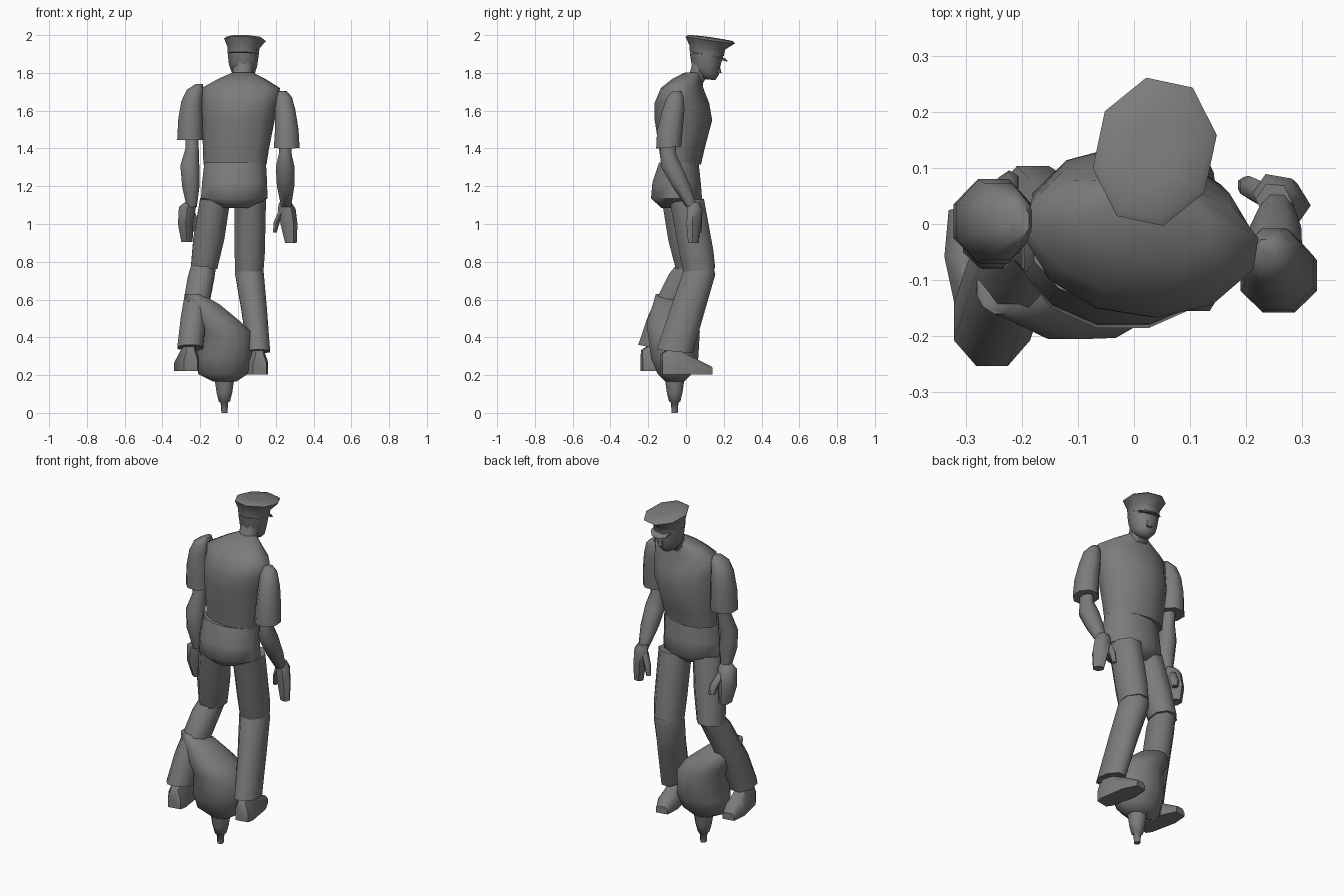
import bpy, bmesh, math
from mathutils import Matrix, Vector

grey = bpy.data.materials.new("charcoal grey")
grey.diffuse_color = (0.2, 0.2, 0.2, 1)


def finish(name, bm, angle):
    bmesh.ops.recalc_face_normals(bm, faces=bm.faces)
    me = bpy.data.meshes.new(name)
    bm.to_mesh(me)
    bm.free()
    ob = bpy.data.objects.new(name, me)
    bpy.context.collection.objects.link(ob)
    me.materials.append(grey)
    bpy.ops.object.select_all(action='DESELECT')
    ob.select_set(True)
    bpy.context.view_layer.objects.active = ob
    bpy.ops.object.shade_smooth_by_angle(angle=math.radians(angle))
    return ob


def loft(name, rings, n=8, slope=(0, 0), angle=60, yaw=0, pivot=(0, 0)):
    """Skin stacked rings (x, y, z, half width, half depth), each sheared by slope."""
    bm = bmesh.new()
    k = 1 / math.cos(math.pi / n)
    rot = Matrix.Rotation(math.radians(yaw), 3, 'Z')
    piv = Vector((*pivot, 0))
    loops = []
    for x, y, z, rx, ry in rings:
        loop = []
        for i in range(n):
            a = (2 * i + 1) * math.pi / n
            dx, dy = rx * k * math.cos(a), ry * k * math.sin(a)
            p = Vector((x + dx, y + dy, z + slope[0] * dx + slope[1] * dy))
            loop.append(bm.verts.new(rot @ (p - piv) + piv))
        loops.append(loop)
    for a, b in zip(loops, loops[1:]):
        for i in range(n):
            j = (i + 1) % n
            bm.faces.new((a[i], a[j], b[j], b[i]))
    bm.faces.new(loops[0][::-1])
    bm.faces.new(loops[-1])
    return finish(name, bm, angle)


# torso and hips
loft("shirt", [(-.015, -.03, 1.315, .165, .10), (-.01, -.025, 1.40, .172, .115),
               (0, -.015, 1.55, .19, .146), (.01, -.022, 1.64, .20, .138),
               (.015, -.02, 1.72, .205, .105), (.015, .01, 1.77, .12, .075),
               (.015, .045, 1.803, .05, .045)], n=12, yaw=-9, pivot=(.01, -.02))
loft("hips", [(-.02, -.045, 1.085, .08, .085), (-.02, -.05, 1.135, .176, .135),
              (-.018, -.05, 1.22, .172, .128), (-.015, -.038, 1.325, .163, .105)], n=12)

# head, nose and cap, turned slightly
HEAD = dict(yaw=-12, pivot=(.03, .12))
loft("neck", [(.015, .04, 1.75, .055, .052), (.025, .072, 1.80, .052, .052),
              (.03, .09, 1.86, .055, .055)])
loft("head", [(.03, .125, 1.765, .03, .028), (.03, .112, 1.795, .056, .058),
              (.03, .105, 1.84, .07, .072), (.03, .108, 1.90, .077, .084)],
     slope=(0, -.1), **HEAD)
loft("nose", [(.03, .168, 1.80, .014, .018), (.03, .163, 1.85, .007, .012)], n=4, **HEAD)
loft("cap", [(.03, .11, 1.90, .077, .085), (.03, .112, 1.935, .079, .09),
             (.035, .13, 1.975, .102, .126), (.035, .13, 1.985, .09, .112),
             (.035, .13, 1.988, .04, .05)],
     slope=(0, -.14), **HEAD)
loft("cap_visor", [(.03, .175, 1.878, .06, .043), (.03, .17, 1.888, .06, .04)],
     slope=(0, -.4), **HEAD)

# left arm (on the -x side)
loft("left_sleeve", [(-.252, .005, 1.445, .07, .072), (-.25, .005, 1.56, .066, .075),
                     (-.243, .005, 1.65, .057, .068), (-.226, .005, 1.71, .046, .055),
                     (-.205, .005, 1.742, .018, .03)])
loft("left_forearm", [(-.245, -.02, 1.09, .027, .03), (-.25, -.035, 1.20, .046, .045),
                      (-.255, -.03, 1.31, .05, .048), (-.243, -.01, 1.40, .035, .04),
                      (-.243, 0, 1.48, .035, .04)])
loft("left_hand", [(-.27, .02, .905, .03, .035), (-.278, .008, 1.0, .04, .052),
                   (-.268, -.002, 1.09, .045, .046), (-.255, -.01, 1.115, .028, .03)], n=6)
loft("left_thumb", [(-.222, .075, .96, .016, .018), (-.23, .06, 1.01, .022, .022),
                    (-.25, .02, 1.07, .02, .024)], n=6)

# right arm (on the +x side)
loft("right_sleeve", [(.258, -.092, 1.405, .068, .066), (.258, -.085, 1.50, .062, .068),
                      (.25, -.068, 1.60, .054, .06), (.242, -.058, 1.67, .044, .045),
                      (.235, -.052, 1.702, .022, .024)], slope=(0, .08))
loft("right_forearm", [(.255, .03, 1.09, .026, .03), (.252, -.025, 1.20, .046, .048),
                       (.25, -.075, 1.30, .05, .056), (.25, -.095, 1.37, .034, .042),
                       (.25, -.095, 1.45, .034, .04)])
loft("right_hand", [(.28, .045, .90, .028, .024), (.27, .042, 1.0, .042, .032),
                    (.257, .04, 1.08, .043, .035), (.253, .03, 1.115, .028, .028)],
     n=6, yaw=-35, pivot=(.27, .042))
loft("right_thumb", [(.195, .07, .955, .01, .012), (.205, .065, 1.01, .016, .018),
                     (.235, .05, 1.075, .018, .02)], n=6)

# legs: thigh and shin share a bent knee
loft("left_thigh", [(-.18, .025, .765, .07, .078), (-.155, -.005, .92, .082, .088),
                    (-.12, -.04, 1.135, .08, .088)], slope=(0, .1))
loft("left_shin", [(-.253, -.175, .345, .068, .078), (-.235, -.12, .50, .068, .08),
                   (-.195, -.015, .72, .07, .075), (-.18, .025, .785, .064, .065)],
     slope=(0, -.2))
loft("right_thigh", [(.06, .07, .755, .075, .085), (.062, .055, .85, .08, .09),
                     (.065, .005, 1.125, .083, .09)], slope=(0, .1))
loft("right_shin", [(.11, -.06, .325, .06, .095), (.085, .01, .55, .068, .09),
                    (.06, .07, .74, .076, .085), (.06, .075, .785, .066, .07)],
     slope=(0, -.1))


def shoe(name, heel, z, yaw, length):
    """Loft along the foot: (distance, half width, height)."""
    bm = bmesh.new()
    rot = Matrix.Rotation(math.radians(yaw), 3, 'Z')
    loops = []
    for t, w, h in ((0, .036, .11), (.12, .05, .13), (.3, .052, .13),
                    (.7, .056, .08), (1, .034, .04)):
        prof = ((-w, 0), (w, 0), (w, h * .55), (w * .55, h), (-w * .55, h), (-w, h * .55))
        loops.append([bm.verts.new(rot @ Vector((u, t * length, v)) + Vector((*heel, z)))
                      for u, v in prof])
    for a, b in zip(loops, loops[1:]):
        for i in range(6):
            j = (i + 1) % 6
            bm.faces.new((a[i], a[j], b[j], b[i]))
    bm.faces.new(loops[0])
    bm.faces.new(loops[-1][::-1])
    finish(name, bm, 60)


shoe("left_shoe", (-.25, -.235), .222, 10, .27)
shoe("right_shoe", (.115, -.13), .203, 11, .27)

# lump between the feet, leaning through the left shin, and the peg it stands on
loft("base_lump", [(-.07, -.06, .165, .06, .05), (-.08, -.06, .205, .13, .09),
                   (-.075, -.06, .29, .148, .125), (-.07, -.065, .43, .14, .138),
                   (-.12, -.075, .49, .125, .13), (-.19, -.085, .575, .092, .09),
                   (-.238, -.115, .63, .042, .045)], n=12)
loft("base_peg", [(-.072, -.06, 0, .016, .016), (-.072, -.06, .055, .02, .02),
                  (-.072, -.06, .06, .03, .03), (-.072, -.06, .11, .042, .042),
                  (-.072, -.06, .18, .052, .052)])
